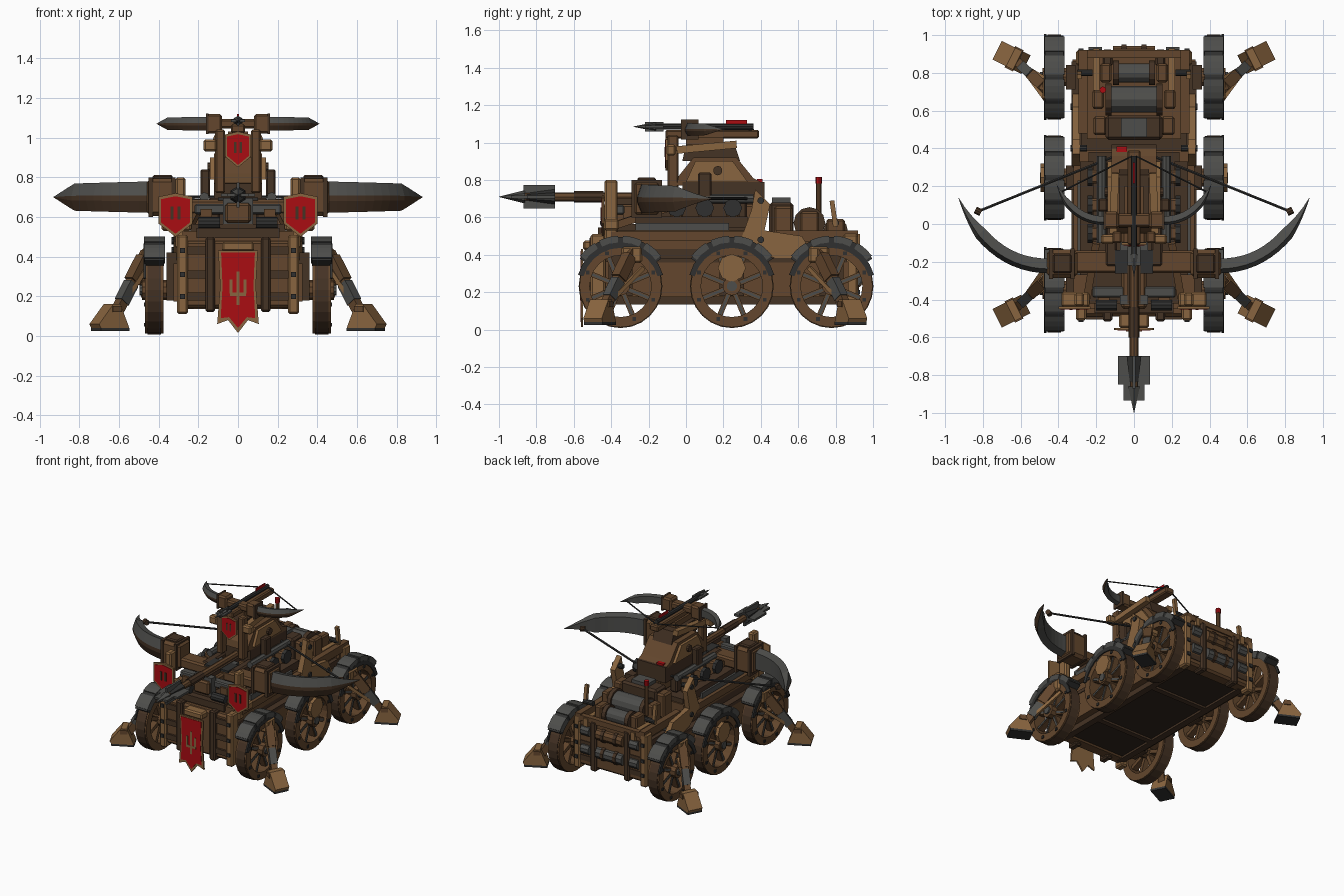
import bpy, bmesh, math
from mathutils import Vector, Matrix

if "Cube" in bpy.data.objects:
    bpy.data.objects.remove(bpy.data.objects["Cube"])


def material(name, r, g, b):
    m = bpy.data.materials.new(name)
    m.use_nodes = True
    m.diffuse_color = (r, g, b, 1)
    bsdf = m.node_tree.nodes["Principled BSDF"]
    bsdf.inputs["Base Color"].default_value = (r, g, b, 1)
    bsdf.inputs["Roughness"].default_value = 0.8
    return m


WOOD = material("brown wood", 0.125, 0.062, 0.026)
DARK = material("dark wood", 0.06, 0.033, 0.018)
TAN = material("light wood", 0.25, 0.13, 0.05)
IRON = material("grey iron", 0.075, 0.075, 0.07)
BLACK = material("black iron", 0.03, 0.03, 0.029)
RED = material("red cloth", 0.4, 0.004, 0.006)
SOOT = material("underside", 0.03, 0.018, 0.012)


def make(name, bm, mat):
    bmesh.ops.recalc_face_normals(bm, faces=bm.faces)
    me = bpy.data.meshes.new(name)
    bm.to_mesh(me)
    bm.free()
    me.materials.append(mat)
    ob = bpy.data.objects.new(name, me)
    bpy.context.collection.objects.link(ob)
    return ob


def box(name, c, size, mat, bevel=0):
    bm = bmesh.new()
    bmesh.ops.create_cube(bm, size=1, matrix=Matrix.Translation(c) @ Matrix.Diagonal((*size, 1)))
    if bevel:
        bmesh.ops.bevel(bm, geom=bm.edges[:], offset=bevel, segments=1, affect='EDGES')
    return make(name, bm, mat)


def along(a, b):
    a, b = Vector(a), Vector(b)
    return Matrix.Translation((a + b) / 2) @ (b - a).to_track_quat('Z', 'Y').to_matrix().to_4x4(), (b - a).length


def rod(name, a, b, r, mat, r2=None, sides=10):
    m, d = along(a, b)
    bm = bmesh.new()
    bmesh.ops.create_cone(bm, cap_ends=True, segments=sides, radius1=r,
                          radius2=r if r2 is None else r2, depth=d, matrix=m)
    return make(name, bm, mat)


def beam(name, a, b, w, h, mat):
    m, d = along(a, b)
    bm = bmesh.new()
    bmesh.ops.create_cube(bm, size=1, matrix=m @ Matrix.Diagonal((w, h, d, 1)))
    return make(name, bm, mat)


def prism(name, pts, axis, lo, hi, mat):
    """Extrude an outline: (y, z) points along x, or (x, z) points along y."""
    bm = bmesh.new()
    vs = [bm.verts.new((lo, p, q) if axis == 'x' else (p, lo, q)) for p, q in pts]
    f = bm.faces.new(vs)
    new = bmesh.ops.extrude_face_region(bm, geom=[f])["geom"]
    d = Vector((hi - lo, 0, 0) if axis == 'x' else (0, hi - lo, 0))
    bmesh.ops.translate(bm, vec=d, verts=[v for v in new if isinstance(v, bmesh.types.BMVert)])
    return make(name, bm, mat)


def arc(name, c, r0, r1, a0, a1, width, mat, n=24):
    """Square-section ring or arc around the x axis."""
    bm, rings = bmesh.new(), []
    full = a1 - a0 >= 360
    for i in range(n if full else n + 1):
        a = math.radians(a0 + (a1 - a0) * i / n)
        rings.append([bm.verts.new((c[0] + x * width / 2, c[1] + r * math.cos(a), c[2] + r * math.sin(a)))
                      for x, r in ((-1, r0), (1, r0), (1, r1), (-1, r1))])
    for i in range(n):
        p, q = rings[i], rings[(i + 1) % len(rings)]
        for k in range(4):
            bm.faces.new((p[k], p[(k + 1) % 4], q[(k + 1) % 4], q[k]))
    if not full:
        bm.faces.new(rings[0])
        bm.faces.new(rings[-1])
    return make(name, bm, mat)


def bow_arm(name, s, a, b, c, thick, tall):
    """Tapered six-sided limb swept along a quadratic curve, iron with a wooden belly."""
    bm, rings, n = bmesh.new(), [], 14
    a, b, c = (Vector((s * x, y, z)) for x, y, z in (a, b, c))
    for i in range(n + 1):
        t = i / n
        p = a * (1 - t) ** 2 + b * 2 * t * (1 - t) + c * t * t
        tan = ((b - a) * (1 - t) + (c - b) * t).normalized()
        side = Vector((tan.y, -tan.x, 0)) * s
        k = max(0.02, min(1, (1 - t) * 3.5)) * (1 - .2 * t)
        rings.append([bm.verts.new(p + side * u * thick * k + Vector((0, 0, v * tall * k)))
                      for u, v in ((1, -.25), (1, .1), (.4, 1), (-1, .8), (-1, -.8), (.4, -1))])
    for p, q in zip(rings, rings[1:]):
        for k in range(6):
            f = bm.faces.new((p[k], p[(k + 1) % 6], q[(k + 1) % 6], q[k]))
            f.material_index = 1 if k in (0, 5) else 0
    bm.faces.new(rings[0])
    bm.faces.new(rings[-1])
    make(name, bm, IRON).data.materials.append(DARK)


def shield(name, x, y, z0, z1, w):
    h, m = z1 - z0, (z0 + z1) / 2
    for part, k, front, back, mat in (("border", 1, 0, .012, TAN), ("cloth", 0.86, -.003, .004, RED)):
        pts = [(x + u * w * k, m + v * h * k) for u, v in
               ((-1, .42), (0, .5), (1, .42), (1, -.2), (0, -.5), (-1, -.2))]
        prism(f"{name}_{part}", pts, 'y', y + front, y + back, mat)
    for d in (-.22, .22):
        box(f"{name}_bar", (x + d * w, y - .004, m + .01), (w * .18, .004, h * .3), DARK)


# Chassis
box("underside", (0, .2, .165), (.46, 1.24, .03), SOOT)
box("chassis", (0, .2, .31), (.56, 1.3, .24), DARK)
box("front_chest", (0, -.44, .31), (.56, .1, .34), WOOD, .015)
box("rear_chest", (0, .86, .31), (.56, .1, .34), WOOD, .015)
box("upper_deck", (0, -.03, .47), (.56, .84, .12), WOOD)
box("deck_plate", (0, -.02, .545), (.48, .8, .04), DARK)
box("rear_deck", (0, .68, .45), (.5, .46, .06), WOOD)
for y in (-.1, .48):
    box("floor_beam", (0, y, .155), (.5, .04, .04), DARK)
for s in (-1, 1):
    box("floor_rail", (s * .25, .2, .16), (.05, 1.3, .05), DARK)
    box("side_rail", (s * .3, .22, .27), (.05, 1.3, .19), WOOD)
    box("side_rail_cap", (s * .305, .22, .37), (.05, 1.28, .025), DARK)
    box("deck_rail", (s * .29, 0, .5), (.06, .8, .05), WOOD)
    box("upper_sill", (s * .25, .03, .575), (.07, .6, .06), DARK)
    box("iron_strap", (s * .285, -.02, .55), (.03, .5, .04), IRON)
    box("rear_rail", (s * .27, .7, .5), (.045, .44, .06), WOOD)
    box("rear_inner_beam", (s * .2, .77, .48), (.035, .32, .06), TAN)
    for y in (-.47, .88):
        box("corner_post", (s * .28, y, .31), (.055, .08, .4), TAN, .01)
        box("middle_post", (s * .14, y, .31), (.05, .09, .38), DARK, .01)
        for z in (.2, .31, .43):
            box("post_stud", (s * .28, y + math.copysign(.04, y), z), (.025, .02, .025), BLACK)
            box("chest_band", (s * .21, y, z), (.09, .07, .04), DARK)
    prism("rear_bracket", [(.37, .75), (.45, .67), (.42, .53), (.62, .5), (.69, .38), (.55, .36),
                           (.42, .4), (.3, .5), (.35, .64)], 'x', s * .285, s * .325, TAN)
    for y, z in ((.4, .69), (.4, .48), (.62, .43)):
        rod("bracket_bolt", (s * .25, y, z), (s * .335, y, z), .018, BLACK)

# Wheels, fenders and axles
for y in (-.35, .245, .778):
    rod("axle", (-.45, y, .232), (.45, y, .232), .035, DARK)
    for s in (-1, 1):
        c = (s * .422, y, .232)
        arc("wheel_rim", c, .165, .22, 0, 360, .092, WOOD)
        arc("wheel_tread", c, .2, .224, 0, 360, .07, DARK)
        arc("fender", c, .218, .264, 34, 146, .1, BLACK, 8)
        for a in (37, 65, 93, 121):
            arc("fender_plate", c, .222, .27, a, a + 22, .106, IRON, 3)
        arc("fender_edge", (s * .47, y, .232), .205, .235, 15, 165, .012, BLACK, 10)
        rod("hub", (s * .36, y, .232), (s * .485, y, .232), .05, WOOD)
        rod("hub_cap", (s * .48, y, .232), (s * .497, y, .232), .028, IRON)
        for k in range(8):
            a = math.pi * (k + .5) / 4
            d = Vector((0, math.cos(a), math.sin(a)))
            edge = Vector((s * .445, y, .232))
            beam("spoke", Vector(c) + d * .03, Vector(c) + d * .18, .045, .028, WOOD)
            beam("spoke_iron", edge + d * .05, edge + d * .19, .008, .014, IRON)
            box("rim_stud", Vector((s * .468, y, .232)) + d * .19, (.012, .02, .02), BLACK)
        box("axle_block", (s * .335, y, .3), (.05, .13, .24), DARK)
        if y == .245:
            rod("hub_plate", (s * .47, y, .33), (s * .495, y, .33), .075, TAN, None, 8)
            box("hub_strut", (s * .48, y, .26), (.02, .06, .13), WOOD)

# Stabiliser legs with feet
for y, out in ((-.29, -1), (.71, 1)):
    for s in (-1, 1):
        top, foot = Vector((s * .46, y, .42)), Vector((s * .635, y + out * .165, .075))
        beam("leg", top, foot, .045, .05, WOOD)
        beam("leg_sleeve", top.lerp(foot, .08), top.lerp(foot, .42), .058, .065, WOOD)
        beam("leg_iron", top.lerp(foot, .45), top.lerp(foot, .72), .052, .06, IRON)
        for d in (-.05, .06):
            beam("leg_brace", (s * .47, y + d, .33), top.lerp(foot, .85), .022, .022, TAN)
        box("leg_bracket", (s * .45, y, .4), (.07, .11, .09), TAN, .012)
        m = Matrix.Translation(foot) @ Matrix.Rotation(math.atan2(out * .5, s), 4, 'Z')
        f = prism("foot", [(-.07, -.035), (.09, -.035), (.1, -.015), (.02, .085), (-.02, .085)],
                  'y', -.055, .055, TAN)
        p = box("foot_sole", (.01, 0, -.042), (.16, .11, .016), BLACK)
        q = box("foot_cleat", (.0, 0, .06), (.05, .125, .03), WOOD)
        f.matrix_world = p.matrix_world = q.matrix_world = m

# Large bow
box("bow_beam", (0, -.2, .65), (.9, .12, .075), WOOD, .012)
box("bow_beam_plate", (0, -.2, .69), (.2, .125, .015), BLACK)
for s in (-1, 1):
    bow_arm("bow_limb", s, (.4, -.22, .7), (.75, -.25, .7), (.93, .14, .7), .04, .08)
    box("bow_socket", (s * .38, -.21, .7), (.16, .15, .19), WOOD, .02)
    box("bow_socket_cap", (s * .38, -.21, .8), (.1, .1, .025), DARK, .008)
    for x in (.325, .44):
        box("socket_band", (s * x, -.21, .7), (.022, .162, .2), DARK)
    rod("bow_string", (s * .83, .065, .7), (s * .05, .38, .7), .008, BLACK, None, 6)
    rod("string_ring", (s * .81, .06, .7), (s * .84, .075, .7), .02, DARK)
    box("front_upright", (s * .29, -.4, .62), (.05, .07, .36), TAN, .01)
    box("upright_block", (s * .31, -.4, .56), (.15, .08, .06), TAN, .01)
    beam("upright_brace", (s * .25, -.4, .55), (s * .2, -.1, .65), .04, .04, WOOD)
    shield("side_shield", s * .315, -.45, .5, .72, .085)

# Front planks and long banner
box("front_plank", (0, -.36, .64), (.44, .06, .05), IRON, .008)
box("front_step", (0, -.42, .52), (.42, .1, .05), DARK)
box("front_ledge", (0, -.5, .45), (.16, .1, .05), TAN, .01)
for s in (-1, 1):
    box("front_column", (s * .16, -.37, .57), (.06, .07, .14), WOOD)
    rod("front_roller", (s * .09, -.43, .57), (s * .2, -.43, .57), .03, BLACK)
prism("banner_border", [(-.1, .43), (.1, .43), (.09, .25), (.105, .06), (.05, .08), (0, .015),
                        (-.05, .08), (-.105, .06), (-.09, .25)], 'y', -.562, -.55, TAN)
prism("banner_cloth", [(-.085, .42), (.085, .42), (.078, .25), (.087, .09), (.045, .095), (0, .04),
                       (-.045, .095), (-.087, .09), (-.078, .25)], 'y', -.565, -.558, RED)
for x, z, h in ((0, .24, .17), (-.035, .25, .07), (.035, .25, .07)):
    box("banner_stripe", (x, -.566, z), (.016, .004, h), TAN)
box("banner_crossbar", (0, -.566, .21), (.08, .004, .018), TAN)

# Stock and great bolt
box("stock", (0, -.02, .62), (.13, .86, .1), WOOD, .012)
box("stock_groove", (0, -.02, .68), (.07, .8, .04), DARK)
rod("bolt_shaft", (0, -.86, .71), (0, .38, .71), .024, WOOD, None, 8)
rod("bolt_collar", (0, -.6, .71), (0, -.44, .71), .03, DARK, None, 8)
rod("bolt_tip", (0, -.86, .71), (0, -1, .71), .036, IRON, .001, 6)
rod("bolt_core", (0, -.7, .71), (0, -.88, .71), .045, BLACK, .02, 6)
box("bolt_fin", (0, -.785, .71), (.016, .17, .125), IRON)
for w, y in ((.17, -.775), (.11, -.89)):
    box("bolt_blade", (0, y, .71), (w, .15 if w > .15 else .09, .016), IRON)
for y in (-.4, -.12, .12):
    box("stock_band", (0, y, .63), (.15, .05, .13), IRON)
for s in (-1, 1):
    box("stock_cheek", (s * .12, .05, .63), (.06, .55, .13), DARK, .01)
    for y in (-.05, .1, .25):
        box("cheek_block", (s * .19, y, .62), (.08, .07, .14), WOOD, .01)
        rod("cheek_gear", (s * .22, y, .65), (s * .245, y, .65), .05, BLACK, None, 8)
    rod("cheek_axle", (s * .17, -.1, .7), (s * .17, .36, .7), .025, IRON, None, 8)

# Turret
box("turret_core", (0, .2, .73), (.24, .44, .12), DARK)
prism("turret_base", [(-.05, .77), (-.04, .82), (.04, .92), (.27, .92), (.36, .81), (.42, .78), (.42, .76)],
      'x', -.12, .12, WOOD)
prism("turret_top", [(-.02, .9), (.0, .99), (.26, .99), (.29, .9)], 'x', -.08, .08, DARK)
for s in (-1, 1):
    prism("turret_plate", [(.0, .79), (.05, .9), (.25, .9), (.33, .79)], 'x', s * .11, s * .14, TAN)
    box("turret_post", (s * .09, -.07, .88), (.05, .06, .32), WOOD, .008)
    box("turret_column", (s * .165, .1, .77), (.05, .07, .14), DARK, .008)
    box("post_knob", (s * .14, -.08, .96), (.07, .05, .06), TAN, .01)
    beam("turret_strut", (s * .11, -.05, .96), (s * .1, .27, .99), .04, .04, TAN)
    rod("turret_bolt", (s * .13, .17, .85), (s * .155, .17, .85), .025, DARK)
shield("turret_shield", 0, -.11, .85, 1.03, .065)
box("turret_neck", (0, .1, 1.0), (.1, .2, .06), WOOD)

# Small bow and its bolt
box("small_stock", (0, .14, 1.045), (.07, .5, .045), WOOD, .008)
box("small_beam", (0, .02, 1.07), (.3, .07, .05), WOOD, .01)
rod("small_bolt", (0, -.2, 1.085), (0, .36, 1.085), .016, BLACK, None, 8)
rod("small_bolt_tip", (0, -.16, 1.085), (0, -.28, 1.085), .025, IRON, .001, 6)
box("small_bolt_blade", (0, -.17, 1.085), (.07, .1, .012), IRON)
box("small_bolt_fin", (0, -.17, 1.085), (.012, .1, .05), IRON)
box("small_bolt_feather", (0, .27, 1.107), (.008, .11, .026), RED)
for s in (-1, 1):
    bow_arm("small_limb", s, (.12, .02, 1.07), (.32, .0, 1.07), (.41, .21, 1.07), .024, .036)
    box("small_socket", (s * .12, .02, 1.07), (.08, .09, .1), WOOD, .012)
    box("small_band", (s * .155, .02, 1.07), (.014, .096, .105), DARK)
    rod("small_string", (s * .385, .17, 1.07), (s * .01, .36, 1.07), .005, BLACK, None, 6)

# Rear winch, rollers and signal post
for y, z, r, w in ((.66, .57, .07, .15), (.8, .53, .05, .11)):
    rod("drum", (-w, y, z), (w, y, z), r, IRON, None, 12)
    for s in (-1, 1):
        rod("drum_rim", (s * (w - .03), y, z), (s * w, y, z), r + .015, DARK, None, 12)
        box("drum_block", (s * (w + .04), y, z - .02), (.06, .1, .16), WOOD, .01)
box("rear_bar", (0, .9, .5), (.54, .04, .04), WOOD)
for z, mat in ((.41, WOOD), (.27, IRON)):
    rod("rear_roller", (-.11, .9, z), (.11, .9, z), .045, mat, None, 10)
    for s in (-1, 1):
        rod("roller_collar", (s * .04, .9, z), (s * .065, .9, z), .052, DARK, None, 10)
        rod("roller_end", (s * .17, .9, z), (s * .24, .9, z), .04, IRON, None, 10)
box("gear_box", (0, .51, .58), (.3, .13, .2), DARK, .015)
box("gear_lid", (0, .51, .69), (.14, .1, .03), IRON)
for s in (-1, 1):
    box("gear_side", (s * .18, .52, .57), (.07, .1, .18), WOOD, .012)
    rod("crank", (s * .22, .8, .57), (s * .3, .8, .57), .018, BLACK)
    beam("crank_arm", (s * .29, .8, .55), (s * .29, .78, .69), .025, .025, TAN)
rod("signal_post", (-.165, .71, .55), (-.165, .71, .78), .014, WOOD, None, 8)
rod("signal_cap", (-.165, .71, .78), (-.165, .71, .815), .018, RED, None, 8)
box("red_latch", (-.065, .395, .79), (.055, .03, .03), RED)
